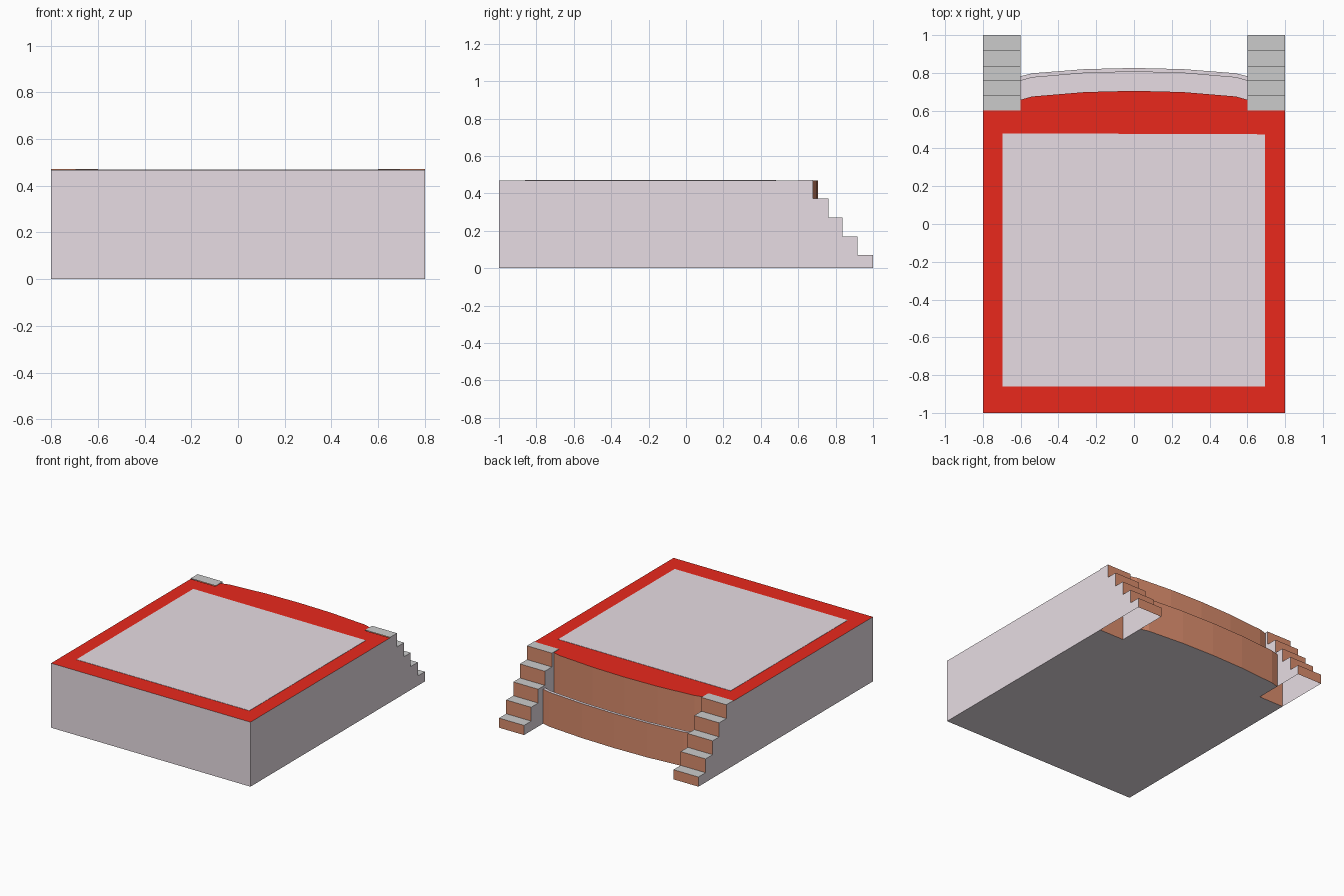
import bpy, bmesh

if "Cube" in bpy.data.objects:
    bpy.data.objects.remove(bpy.data.objects["Cube"])

H = 0.468          # deck height
HALF = 0.8         # half width
STAIR_IN = 0.6     # inner side of the stairs, also where the stairs start in y


def material(name, rgb):
    m = bpy.data.materials.new(name)
    m.diffuse_color = (*rgb, 1)
    m.use_nodes = True
    m.node_tree.nodes["Principled BSDF"].inputs["Base Color"].default_value = m.diffuse_color
    return m


MATS = {
    "wall": material("pale_wall", (0.80, 0.72, 0.77)),
    "brown": material("brown_riser", (0.69, 0.26, 0.15)),
    "red": material("red_border", (0.82, 0.022, 0.012)),
    "grey": material("grey_tread", (0.8, 0.8, 0.79)),
}


def finish(name, bm, top, back):
    """Colour faces by direction: top faces, back-facing (+y) faces, all others pale."""
    me = bpy.data.meshes.new(name)
    bm.normal_update()
    for key in (top, back, "wall"):
        me.materials.append(MATS[key])
    for f in bm.faces:
        f.material_index = 0 if f.normal.z > 0.5 else 1 if f.normal.y > 0.5 else 2
    bm.to_mesh(me)
    bm.free()
    ob = bpy.data.objects.new(name, me)
    bpy.context.collection.objects.link(ob)
    return ob


def prism(name, outline, offset, top, back, skip=None):
    """Extrude a closed 3D outline; optionally leave out faces."""
    bm = bmesh.new()
    face = bm.faces.new([bm.verts.new(p) for p in outline])
    geo = bmesh.ops.extrude_face_region(bm, geom=[face], use_keep_orig=True)
    moved = [g for g in geo["geom"] if isinstance(g, bmesh.types.BMVert)]
    bmesh.ops.translate(bm, vec=offset, verts=moved)
    bmesh.ops.recalc_face_normals(bm, faces=bm.faces)
    if skip:
        bmesh.ops.delete(bm, geom=[f for f in bm.faces if skip(f)], context="FACES_ONLY")
    return finish(name, bm, top, back)


def bow(edge_y, mid_y):
    """Faceted bowed edge running from +x to -x."""
    shape = [(0.6, 0), (0.54, 0.36), (0.26, 0.86), (0, 1)]
    right = [(x, edge_y + (mid_y - edge_y) * t) for x, t in shape]
    return right + [(-x, y) for x, y in reversed(right[:-1])]


def flat(points, z=0):
    return [(x, y, z) for x, y in points]


# Main platform with the bowed edge
deck = [(-HALF, -1), (HALF, -1), (HALF, STAIR_IN), (STAIR_IN, STAIR_IN)]
deck += bow(0.658, 0.705) + [(-STAIR_IN, STAIR_IN), (-HALF, STAIR_IN)]
prism("platform", flat(deck), (0, 0, H), "red", "brown")

# Inset floor panel inside the red border
panel = [(-0.695, -0.86), (0.693, -0.86), (0.693, 0.475), (-0.695, 0.48)]
prism("floor_panel", flat(panel, H), (0, 0, 0.002), "wall", "wall")

# Thin low wall standing in front of the bowed edge
lip = bow(0.782, 0.826) + bow(0.758, 0.806)[::-1]
prism("low_wall", flat(lip), (0, 0, 0.25), "wall", "brown")

# Floor of the trough between low wall and platform
trough = bow(0.758, 0.806) + bow(0.658, 0.705)[::-1]
prism("trough_floor", flat(trough), (0, 0, 0.004), "wall", "wall")

# Two hollow flights of five steps, open underneath and towards the platform
edges = [0.68, 0.762, 0.837, 0.918, 1.0]
heights = [0.472, 0.372, 0.27, 0.17, 0.07]
for side, x in (("right", STAIR_IN), ("left", -HALF)):
    profile = [(x, STAIR_IN, 0), (x, STAIR_IN, heights[0])]
    for i, y in enumerate(edges):
        nxt = heights[i + 1] if i < 4 else 0
        profile += [(x, y, heights[i]), (x, y, nxt)]
    prism("stairs_" + side, profile, (0.2, 0, 0), "grey", "brown",
          skip=lambda f: f.normal.z < -0.5 or f.normal.y < -0.5)
